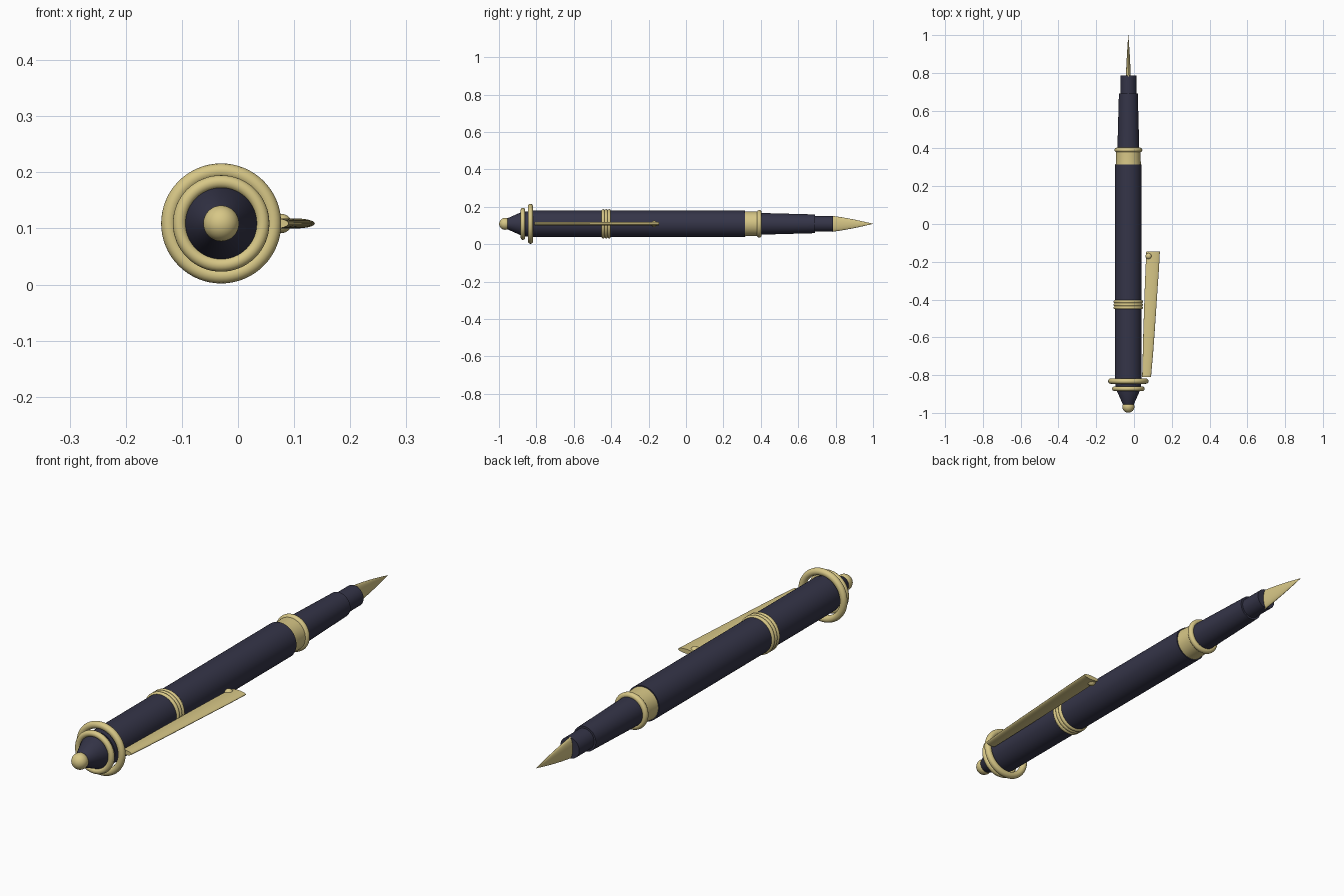
import bpy, bmesh, math

if "Cube" in bpy.data.objects:
    bpy.data.objects.remove(bpy.data.objects["Cube"])

CX, CZ = -0.03, 0.109   # pen axis runs along y through this point


def material(name, rgb):
    m = bpy.data.materials.new(name)
    m.diffuse_color = (*rgb, 1)
    m.use_nodes = True
    m.node_tree.nodes["Principled BSDF"].inputs["Base Color"].default_value = m.diffuse_color
    return m


navy = material("dark_lacquer", (0.035, 0.035, 0.065))
gold = material("gold_metal", (0.68, 0.57, 0.24))


def finish(obj, name, mat):
    obj.name = name
    obj.data.materials.append(mat)
    bpy.ops.object.select_all(action='DESELECT')
    obj.select_set(True)
    bpy.context.view_layer.objects.active = obj
    bpy.ops.object.shade_smooth_by_angle(angle=math.radians(35))


def loft(name, sections, mat, n=64):
    """Elliptical sections (y, centre x, half width x, half height z), capped at both ends."""
    bm = bmesh.new()
    rings = []
    for y, cx, rx, rz in sections:
        rings.append([bm.verts.new((cx + rx * math.cos(2 * math.pi * i / n), y,
                                    CZ + rz * math.sin(2 * math.pi * i / n))) for i in range(n)])
    for a, b in zip(rings, rings[1:]):
        for i in range(n):
            j = (i + 1) % n
            bm.faces.new((a[i], a[j], b[j], b[i]))
    bm.faces.new(rings[0])
    bm.faces.new(rings[-1])
    bmesh.ops.recalc_face_normals(bm, faces=bm.faces)
    me = bpy.data.meshes.new(name)
    bm.to_mesh(me)
    bm.free()
    obj = bpy.data.objects.new(name, me)
    bpy.context.collection.objects.link(obj)
    finish(obj, name, mat)


def turned(name, profile, mat):
    loft(name, [(y, CX, r, r) for y, r in profile], mat)


def ring(name, y, outer, minor):
    bpy.ops.mesh.primitive_torus_add(location=(CX, y, CZ), rotation=(math.pi / 2, 0, 0),
                                     major_radius=outer - minor, minor_radius=minor,
                                     major_segments=64, minor_segments=16)
    finish(bpy.context.object, name, gold)


def ball(name, x, y, r):
    bpy.ops.mesh.primitive_uv_sphere_add(segments=32, ring_count=16, radius=r, location=(x, y, CZ))
    finish(bpy.context.object, name, gold)


# Body: tapered end, barrel, grip and nib holder
turned("end_cone", [(-0.96, 0.027), (-0.87, 0.067), (-0.84, 0.067)], navy)
turned("cap_barrel", [(-0.845, 0.071), (-0.43, 0.071)], navy)
turned("main_barrel", [(-0.43, 0.071), (0.315, 0.071)], navy)
turned("grip", [(0.36, 0.059), (0.69, 0.050)], navy)
turned("nib_holder", [(0.68, 0.042), (0.785, 0.042)], navy)

# Gold trim
ball("end_ball", CX, -0.967, 0.032)
ring("end_ring_large", -0.832, 0.107, 0.014)
ring("end_ring_small", -0.872, 0.086, 0.012)
for i, y in enumerate((-0.443, -0.427, -0.411)):
    ring(f"centre_band_{i + 1}", y, 0.078, 0.0085)
turned("grip_collar", [(0.31, 0.067), (0.345, 0.065), (0.385, 0.065)], gold)
ring("collar_ring", 0.392, 0.074, 0.012)

# Flattened nib
loft("nib", [(0.78, CX, 0.013, 0.043), (0.84, CX, 0.0105, 0.034), (0.90, CX, 0.0073, 0.023),
             (0.95, CX, 0.004, 0.012), (1.0, CX, 0.0004, 0.0006)], gold)

# Blade-shaped clip, bowed outwards, with a small ball near the tip
edges = [(-0.81, 0.043, 0.090), (-0.70, 0.046, 0.100), (-0.58, 0.049, 0.109),
         (-0.46, 0.053, 0.117), (-0.34, 0.057, 0.125), (-0.24, 0.061, 0.132), (-0.145, 0.065, 0.137)]
loft("clip", [(y, (a + b) / 2, (b - a) / 2, 0.009) for y, a, b in edges], gold, 32)
ball("clip_ball", 0.078, -0.17, 0.017)
